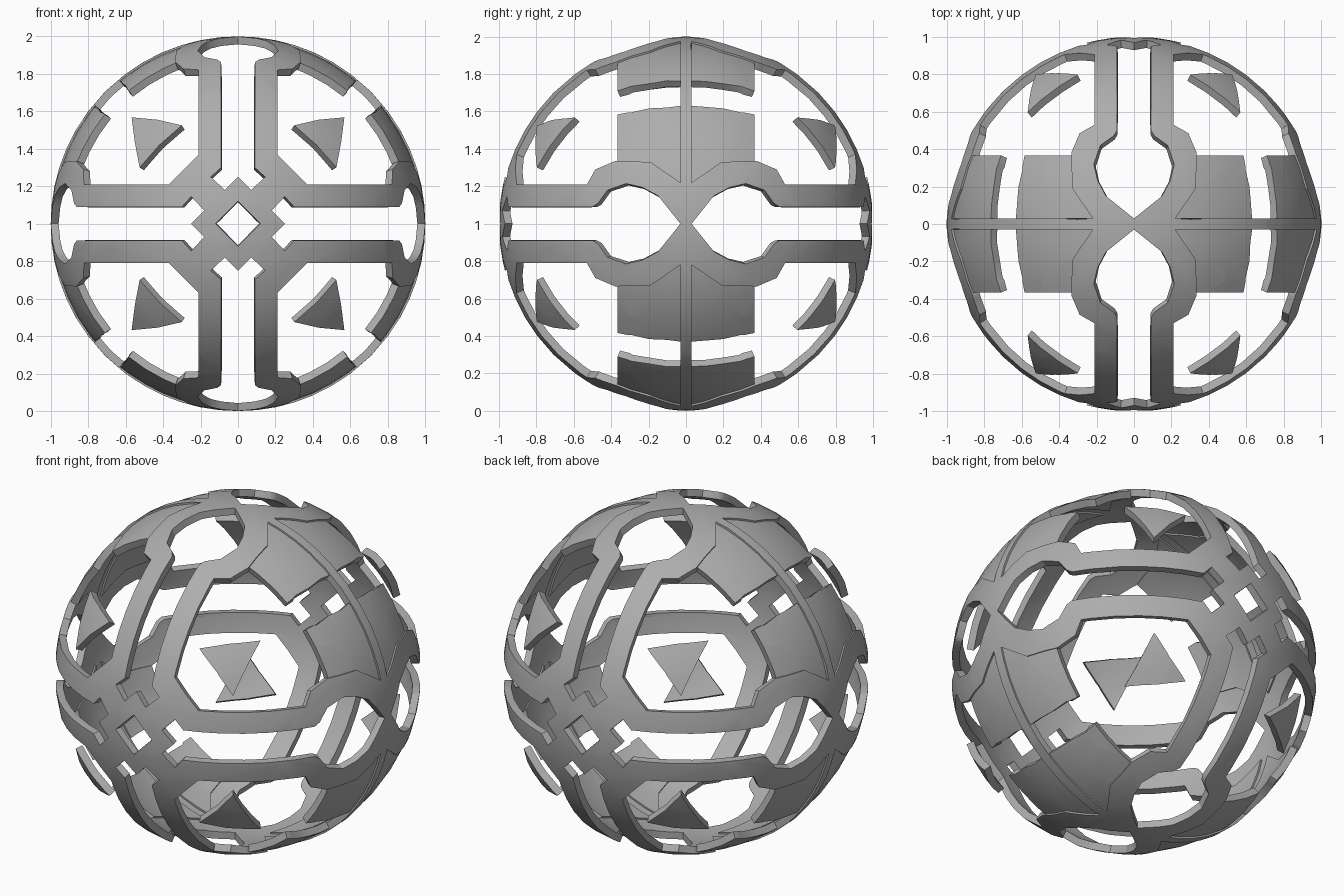
import bpy, bmesh
from math import sqrt
from itertools import product
from mathutils import Vector

if "Cube" in bpy.data.objects:
    bpy.data.objects.remove(bpy.data.objects["Cube"])

THICK = 0.042

# Outlines of one eighth of the ball, drawn flat and later projected on the sphere
# front outline: (x, z) around the front pole, with bars running to the sides
FRONT = [(0.12, 0), (0.25, 0), (0.18, 0.07), (0.25, 0.145), (0.30, 0.09),
         (0.80, 0.09), (0.80, 0.21), (0.37, 0.21), (0.21, 0.37), (0.21, 0.80),
         (0.09, 0.80), (0.09, 0.30), (0.145, 0.25), (0.07, 0.18), (0, 0.25), (0, 0.12)]
# side outline: (y, z) around the side pole, ring of the round hole and thin hoop
SIDE = [(0, 0), (0.03, 0), (0.15, 0.15), (0.235, 0.195), (0.32, 0.215), (0.42, 0.18),
        (0.47, 0.11), (0.50, 0.09), (0.593, 0.09), (0.562, 0.21), (0.53, 0.21),
        (0.485, 0.29), (0.38, 0.335), (0.19, 0.33), (0.03, 0.22), (0.03, 0.7068), (0, 0.7071)]
PANEL = [(0.03, 0.21), (0.19, 0.325), (0.37, 0.335), (0.37, 0.59), (0.20, 0.623), (0.03, 0.637)]
TRIANGLE = [(0.30, 0.525), (0.42, 0.42), (0.525, 0.30), (0.55, 0.43), (0.568, 0.568), (0.43, 0.555)]

grey = bpy.data.materials.new("dark_grey")
grey.diffuse_color = (0.42, 0.42, 0.42, 1)
grey.use_nodes = True
grey.node_tree.nodes["Principled BSDF"].inputs["Base Color"].default_value = grey.diffuse_color


def flat_patch(outline, step=0.1):
    """Fill an outline and cut it by a grid so that it can bend."""
    bm = bmesh.new()
    bm.faces.new([bm.verts.new((a, b, 0)) for a, b in outline])
    bm.normal_update()
    bmesh.ops.triangulate(bm, faces=bm.faces[:], ngon_method='EAR_CLIP')
    for axis in (Vector((1, 0, 0)), Vector((0, 1, 0))):
        for i in range(1, 9):
            bmesh.ops.bisect_plane(bm, geom=bm.verts[:] + bm.edges[:] + bm.faces[:],
                                   dist=1e-4, plane_co=axis * (i * step), plane_no=axis)
    bm.verts.index_update()
    coords = [(v.co.x, v.co.y) for v in bm.verts]
    faces = [[v.index for v in f.verts] for f in bm.faces]
    bm.free()
    return coords, faces


def add_eighths(bm, outline, side, radius=1.0):
    """Project a patch on the sphere and repeat it by mirroring in all planes."""
    coords, faces = flat_patch(outline)
    for sx, sy, sz, swap in product((1, -1), (1, -1), (1, -1), (0, 1) if side else (0,)):
        verts = []
        for a, b in coords:
            d = sqrt(max(0, 1 - a * a - b * b))
            x, y, z = (d, a, b) if side else (a, d, b)
            if swap:
                x, z = z, x
            verts.append(bm.verts.new(Vector((x * sx, y * sy, z * sz)) * radius))
        for f in faces:
            bm.faces.new([verts[i] for i in f])


def finish(bm, name):
    """Weld, turn faces outward, thicken inward and shade."""
    bmesh.ops.remove_doubles(bm, verts=bm.verts[:], dist=0.006)
    bm.normal_update()
    for f in bm.faces:
        if f.normal.dot(f.calc_center_median()) < 0:
            f.normal_flip()
    bmesh.ops.translate(bm, verts=bm.verts[:], vec=(0, 0, 1))
    me = bpy.data.meshes.new(name)
    bm.to_mesh(me)
    bm.free()
    me.materials.append(grey)
    ob = bpy.data.objects.new(name, me)
    bpy.context.collection.objects.link(ob)
    bpy.ops.object.select_all(action='DESELECT')
    ob.select_set(True)
    bpy.context.view_layer.objects.active = ob
    m = ob.modifiers.new("shell", 'SOLIDIFY')
    m.thickness = THICK
    m.offset = -1
    bpy.ops.object.modifier_apply(modifier=m.name)
    bpy.ops.object.shade_smooth_by_angle(angle=0.52)


# Frame: bars, rings, diamond crossings and hoop
bm = bmesh.new()
add_eighths(bm, FRONT, False)
add_eighths(bm, SIDE, True)
finish(bm, "ball_frame")

# Curved panels either side of the hoop, set in slightly
bm = bmesh.new()
add_eighths(bm, PANEL, True, 0.99)
finish(bm, "hoop_panels")

# Loose triangular plates in the eight openings
bm = bmesh.new()
add_eighths(bm, TRIANGLE, False)
finish(bm, "corner_plates")
